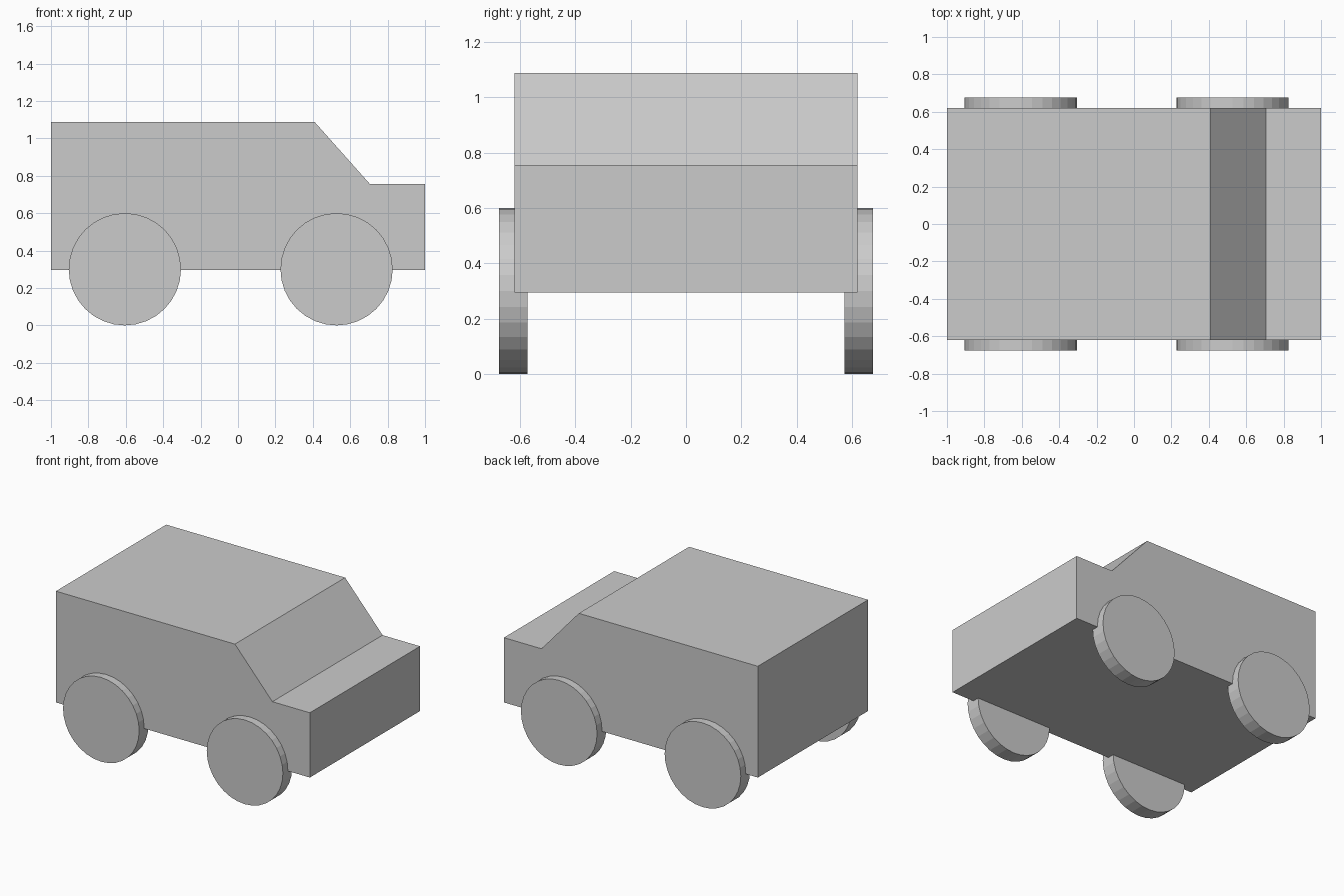
import bpy, bmesh
from math import pi

if "Cube" in bpy.data.objects:
    bpy.data.objects.remove(bpy.data.objects["Cube"])

BODY_HALF_WIDTH = 0.62
WHEEL_RADIUS = 0.30
WHEEL_WIDTH = 0.104
WHEEL_Y = 0.624


def extrude_profile(name, points, half_width):
    """Extrude an x-z side profile symmetrically along y."""
    mesh = bpy.data.meshes.new(name)
    bm = bmesh.new()
    face = bm.faces.new([bm.verts.new((x, -half_width, z)) for x, z in points])
    result = bmesh.ops.extrude_face_region(bm, geom=[face], use_keep_orig=True)
    verts = [v for v in result["geom"] if isinstance(v, bmesh.types.BMVert)]
    bmesh.ops.translate(bm, verts=verts, vec=(0, 2 * half_width, 0))
    bmesh.ops.recalc_face_normals(bm, faces=bm.faces)
    bm.to_mesh(mesh)
    bm.free()
    obj = bpy.data.objects.new(name, mesh)
    bpy.context.collection.objects.link(obj)
    return obj


def add_wheel(name, x, y):
    bpy.ops.mesh.primitive_cylinder_add(
        vertices=32, radius=WHEEL_RADIUS, depth=WHEEL_WIDTH,
        location=(x, y, WHEEL_RADIUS), rotation=(pi / 2, 0, 0))
    bpy.context.object.name = name


# Body: boxy cabin, sloped windscreen and low bonnet
extrude_profile("body", [
    (-1.0, 0.295), (1.0, 0.295), (1.0, 0.756),
    (0.705, 0.756), (0.41, 1.087), (-1.0, 1.087),
], BODY_HALF_WIDTH)

# Four wheels, partly sunk into the body sides
for end, x in (("rear", -0.605), ("front", 0.527)):
    for side, y in (("right", -WHEEL_Y), ("left", WHEEL_Y)):
        add_wheel(f"{end}_{side}_wheel", x, y)
